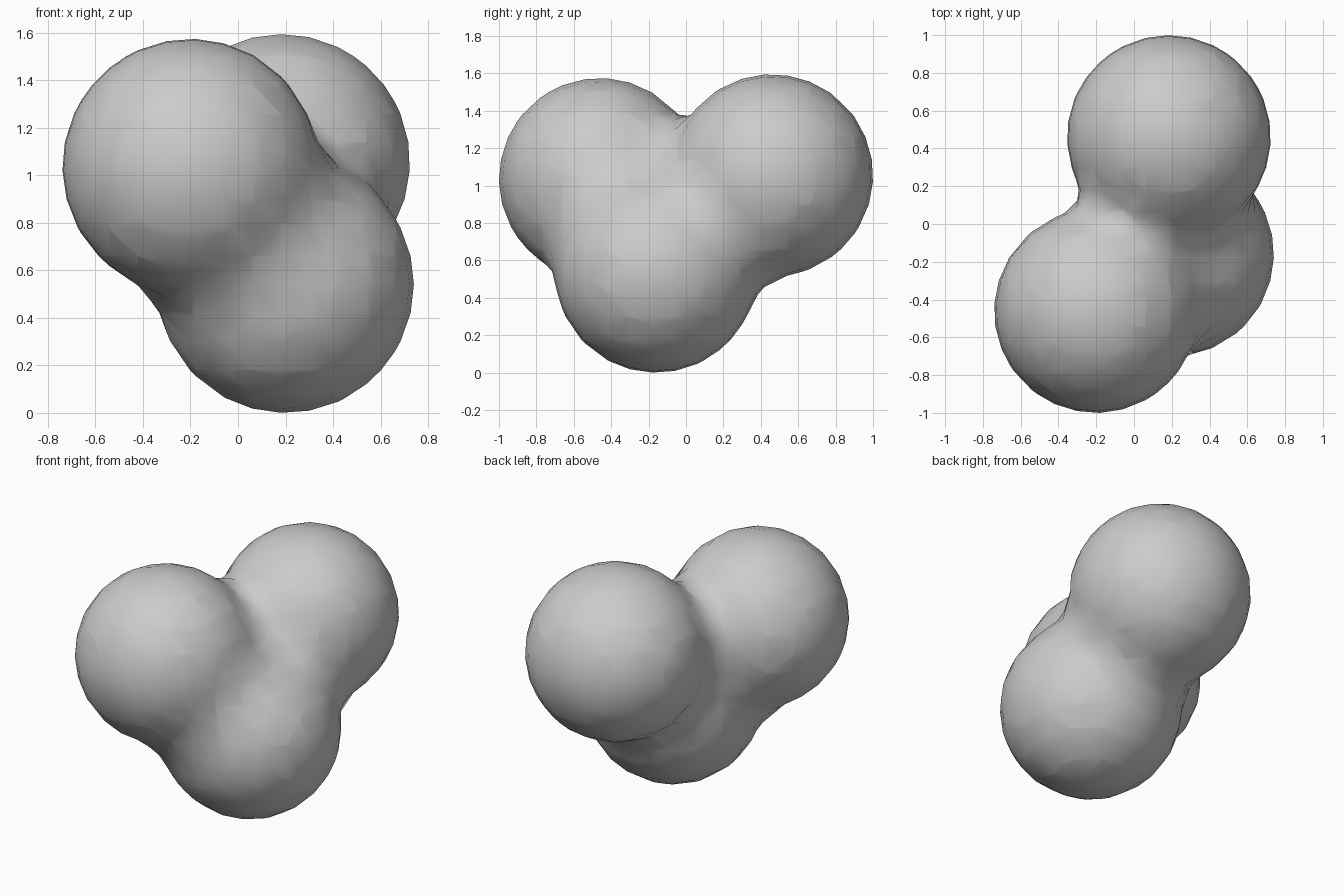
import bpy

if "Cube" in bpy.data.objects:
    bpy.data.objects.remove(bpy.data.objects["Cube"])

# Three equal balls that melt together
BALLS = [(-0.20, -0.46, 1.035), (0.185, 0.46, 1.055), (0.20, -0.16, 0.54)]
SURFACE_RADIUS = 0.54
STIFFNESS = 5.0
THRESHOLD = 0.6

# Influence radius giving the wanted visible radius of a single ball
influence = SURFACE_RADIUS / (1 - (THRESHOLD / STIFFNESS) ** (1 / 3)) ** 0.5

meta = bpy.data.metaballs.new("blob_field")
meta.threshold = THRESHOLD
meta.resolution = meta.render_resolution = 0.12
for centre in BALLS:
    ball = meta.elements.new(type='BALL')
    ball.co = centre
    ball.radius = influence
    ball.stiffness = STIFFNESS
field = bpy.data.objects.new("blob_field", meta)
bpy.context.collection.objects.link(field)

# Turn the field into a smooth mesh
bpy.context.view_layer.update()
deps = bpy.context.evaluated_depsgraph_get()
mesh = bpy.data.meshes.new_from_object(field.evaluated_get(deps))
bpy.data.objects.remove(field)
mesh.name = "blob"
mesh.shade_smooth()
blob = bpy.data.objects.new("blob", mesh)
bpy.context.collection.objects.link(blob)
